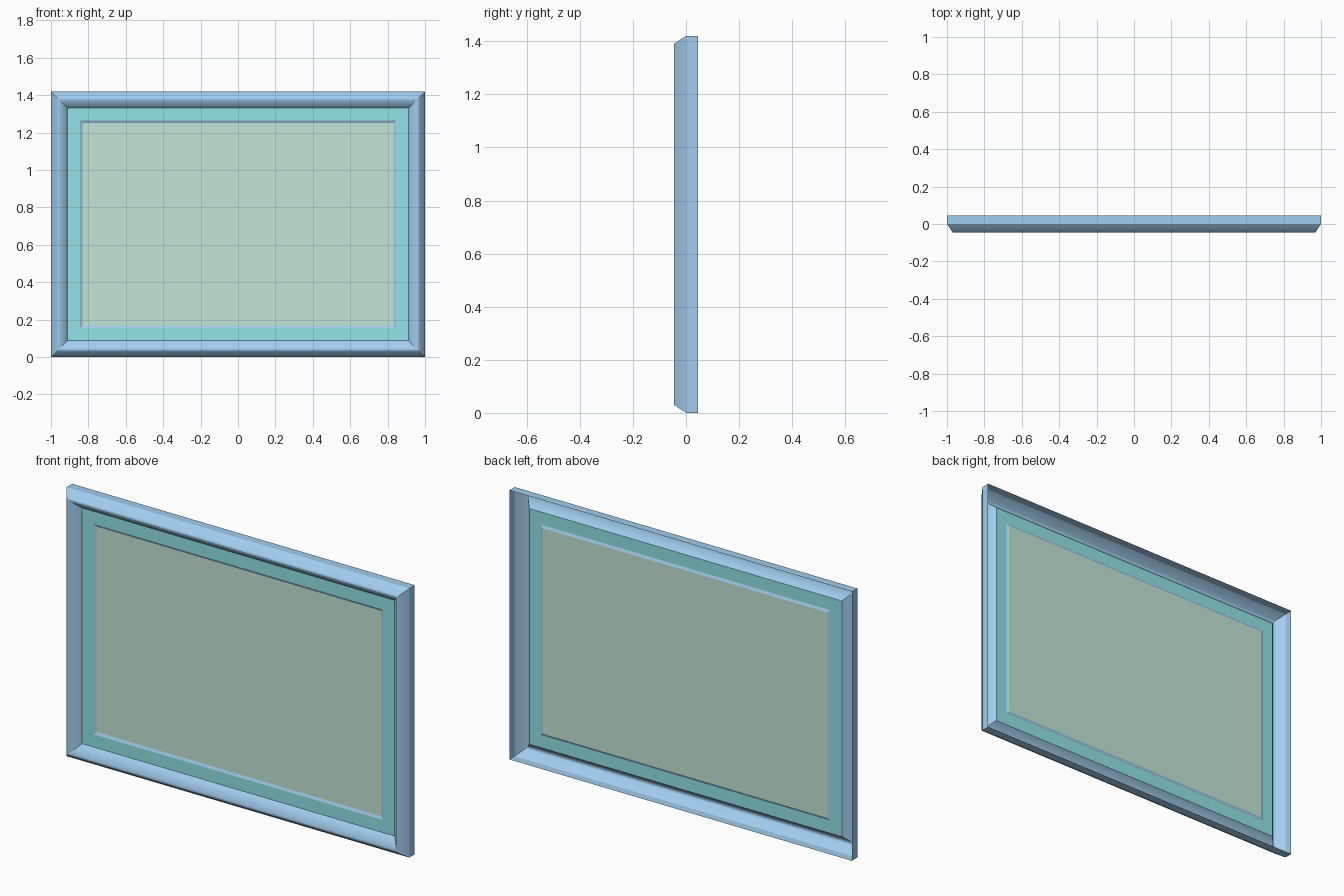
import bpy, bmesh

if "Cube" in bpy.data.objects:
    bpy.data.objects.remove(bpy.data.objects["Cube"])

W, H = 2.0, 1.42


def material(name, rgb):
    m = bpy.data.materials.new(name)
    m.diffuse_color = (*rgb, 1)
    m.use_nodes = True
    m.node_tree.nodes["Principled BSDF"].inputs["Base Color"].default_value = m.diffuse_color
    return m


def finish(bm, name, mat):
    me = bpy.data.meshes.new(name)
    bm.to_mesh(me)
    bm.free()
    me.materials.append(mat)
    ob = bpy.data.objects.new(name, me)
    bpy.context.collection.objects.link(ob)
    return ob


def rect(bm, inset, y):
    x = W / 2 - inset
    return [bm.verts.new((sx * x, y, z)) for sx, z in
            ((-1, inset), (1, inset), (1, H - inset), (-1, H - inset))]


def border(name, profile, mat, sharp=(), smooth=False):
    """Mitred rectangular border swept from (inset, y) profile points."""
    bm = bmesh.new()
    loops = [rect(bm, i, y) for i, y in profile]
    for a, b in zip(loops, loops[1:]):
        for k in range(4):
            n = (k + 1) % 4
            f = bm.faces.new((a[k], a[n], b[n], b[k]))
            f.smooth = smooth
            if smooth:
                bm.edges.get((a[k], b[k])).smooth = False   # crisp mitres
    for s in sharp:
        for k in range(4):
            bm.edges.get((loops[s][k], loops[s][(k + 1) % 4])).smooth = False
    return finish(bm, name, mat)


blue = material("frame_blue", (0.36, 0.61, 0.85))
teal = material("mat_teal", (0.29, 0.77, 0.80))
green = material("picture_green", (0.55, 0.79, 0.69))

# Moulding: open-backed shell with side wall, outer chamfer, crest, inner slope
border("frame_moulding",
       [(0, 0.045), (0, 0), (0.03, -0.045), (0.045, -0.045), (0.088, 0.004)],
       blue, sharp=(1,), smooth=True)

# Flat mat and its thin bevelled inner lip
border("mat_board", [(0.088, 0.004), (0.155, 0.004)], teal)
border("mat_bevel", [(0.155, 0.004), (0.168, 0.01)], blue)

# Picture panel
bm = bmesh.new()
bm.faces.new(rect(bm, 0.168, 0.01))
finish(bm, "picture_panel", green)
